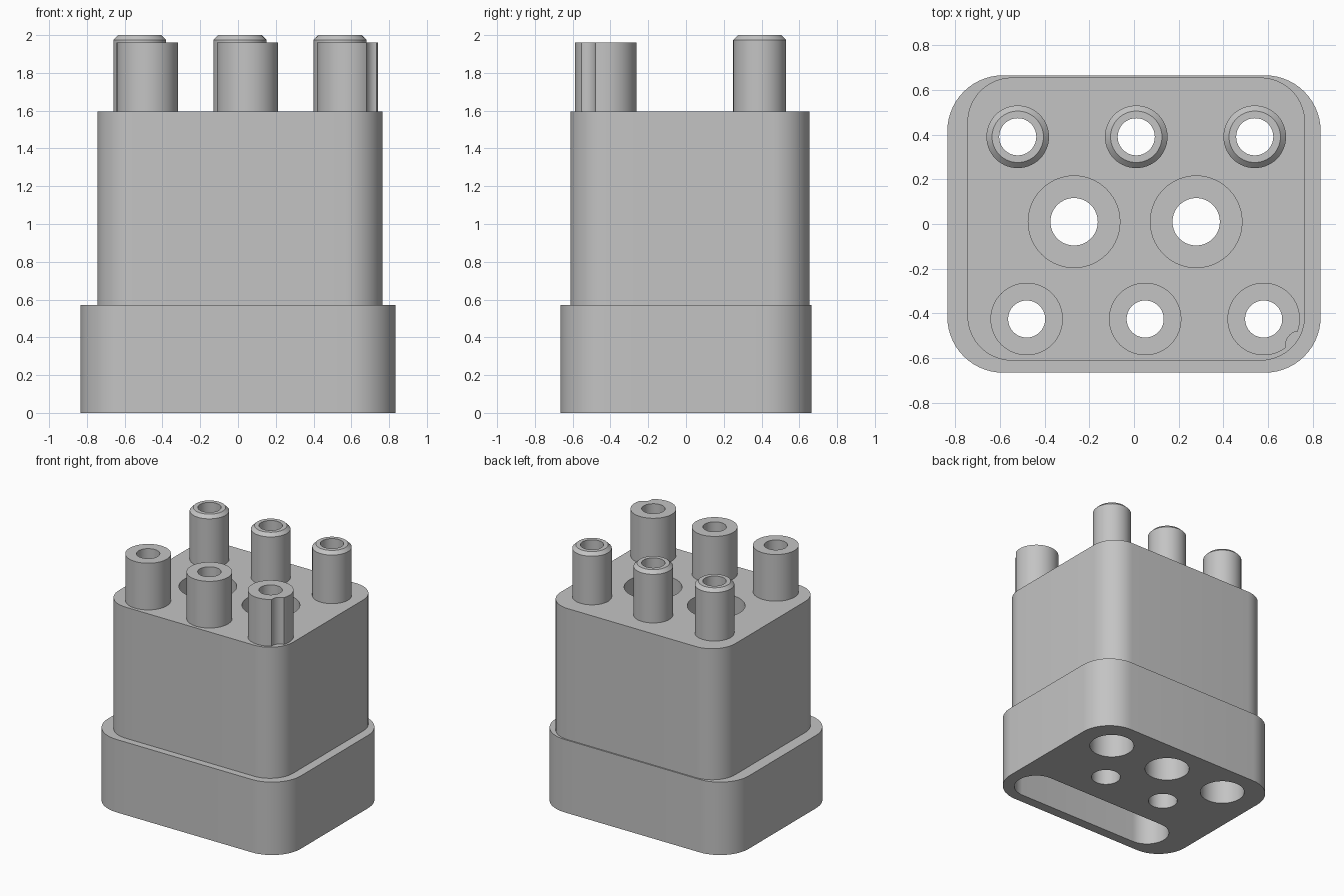
import bpy
import bmesh
from math import sin, cos, pi, radians

if "Cube" in bpy.data.objects:
    bpy.data.objects.remove(bpy.data.objects["Cube"])

grey = bpy.data.materials.new("light_grey")
grey.use_nodes = True
GREY = (0.55, 0.55, 0.55, 1)
grey.diffuse_color = GREY
grey.node_tree.nodes["Principled BSDF"].inputs["Base Color"].default_value = GREY


def ring(cx, cy, hx, hy, r, z, n=14):
    """Rounded rectangle outline; becomes a circle when hx = hy = r."""
    pts = []
    for k, (sx, sy) in enumerate([(1, 1), (-1, 1), (-1, -1), (1, -1)]):
        for i in range(n + 1):
            a = (k + i / n) * pi / 2
            pts.append((cx + sx * (hx - r) + r * cos(a),
                        cy + sy * (hy - r) + r * sin(a), z))
    return pts


def loft(name, rings, tube=False):
    """Skin the rings; cap the ends, or join last to first for a tube."""
    bm = bmesh.new()
    loops = [[bm.verts.new(p) for p in pts] for pts in rings]
    pairs = list(zip(loops, loops[1:]))
    if tube:
        pairs.append((loops[-1], loops[0]))
    else:
        bm.faces.new(loops[0])
        bm.faces.new(loops[-1])
    for lo, hi in pairs:
        for i in range(len(lo)):
            j = (i + 1) % len(lo)
            bm.faces.new((lo[i], lo[j], hi[j], hi[i]))
    bmesh.ops.remove_doubles(bm, verts=bm.verts, dist=1e-5)
    bmesh.ops.recalc_face_normals(bm, faces=bm.faces)
    mesh = bpy.data.meshes.new(name)
    bm.to_mesh(mesh)
    bm.free()
    mesh.materials.append(grey)
    ob = bpy.data.objects.new(name, mesh)
    bpy.context.collection.objects.link(ob)
    return ob


def turned(name, x, y, profile, tube=False):
    """Round part from (radius, height) pairs."""
    return loft(name, [ring(x, y, r, r, r, z) for r, z in profile], tube)


def activate(ob):
    bpy.ops.object.select_all(action='DESELECT')
    ob.select_set(True)
    bpy.context.view_layer.objects.active = ob


def cut(ob, cutter):
    cutter.hide_render = True
    mod = ob.modifiers.new("cut", 'BOOLEAN')
    mod.operation = 'DIFFERENCE'
    mod.solver = 'EXACT'
    mod.object = cutter
    activate(ob)
    bpy.ops.object.modifier_apply(modifier=mod.name)
    bpy.data.objects.remove(cutter)


BASE_TOP, DECK, BORE = 0.57, 1.595, 0.083
SIDES = ["right", "middle", "left"]
BACK_X, BACK_Y = [-0.52, 0.01, 0.54], 0.39
FRONT_X, FRONT_Y = [-0.48, 0.05, 0.58], -0.425

# Housing: wide foot stepping in to a slightly offset block
foot = (0, 0, 0.835, 0.665, 0.25)
block = (0.01, 0.022, 0.755, 0.633, 0.2)
housing = loft("housing", [ring(*foot, 0), ring(*foot, BASE_TOP),
                           ring(*block, BASE_TOP), ring(*block, DECK)])

# Stepped sockets under the back pins
for x in BACK_X:
    cut(housing, turned("back_socket", x, BACK_Y,
                        [(0.162, -0.1), (0.162, 1.2), (BORE, 1.2), (BORE, 1.7)]))

# Central screw holes, counterbored from the top
for x in (-0.268, 0.278):
    cut(housing, turned("screw_hole", x, 0.01,
                        [(0.106, -0.1), (0.106, BASE_TOP), (0.205, BASE_TOP), (0.205, 1.7)]))

# Long slot along the underside, with bores up to the front pins
slot = (FRONT_X[1], FRONT_Y, 0.53 + 0.162, 0.162, 0.162)
cut(housing, loft("slot", [ring(*slot, -0.1), ring(*slot, 1.2)]))
for x in FRONT_X:
    cut(housing, turned("front_bore", x, FRONT_Y, [(BORE, 1.1), (BORE, 1.7)]))

# Hollow pins: chamfered at the back, plain and wider at the front
parts = [housing]
for side, x in zip(SIDES, BACK_X):
    parts.append(turned("back_pin_" + side, x, BACK_Y,
                        [(BORE, DECK), (0.14, DECK), (0.14, 1.975), (0.115, 2), (BORE, 2)], True))
for side, x in zip(SIDES, FRONT_X):
    parts.append(turned("front_pin_" + side, x, FRONT_Y,
                        [(BORE, DECK), (0.162, DECK), (0.162, 1.96), (BORE, 1.96)], True))

# Keying groove on the outer corner of the left front pin
cut(parts[-1], turned("groove", 0.741, -0.542, [(0.063, 1.5), (0.063, 2.1)]))

for ob in parts:
    activate(ob)
    bpy.ops.object.shade_smooth_by_angle(angle=radians(30))
